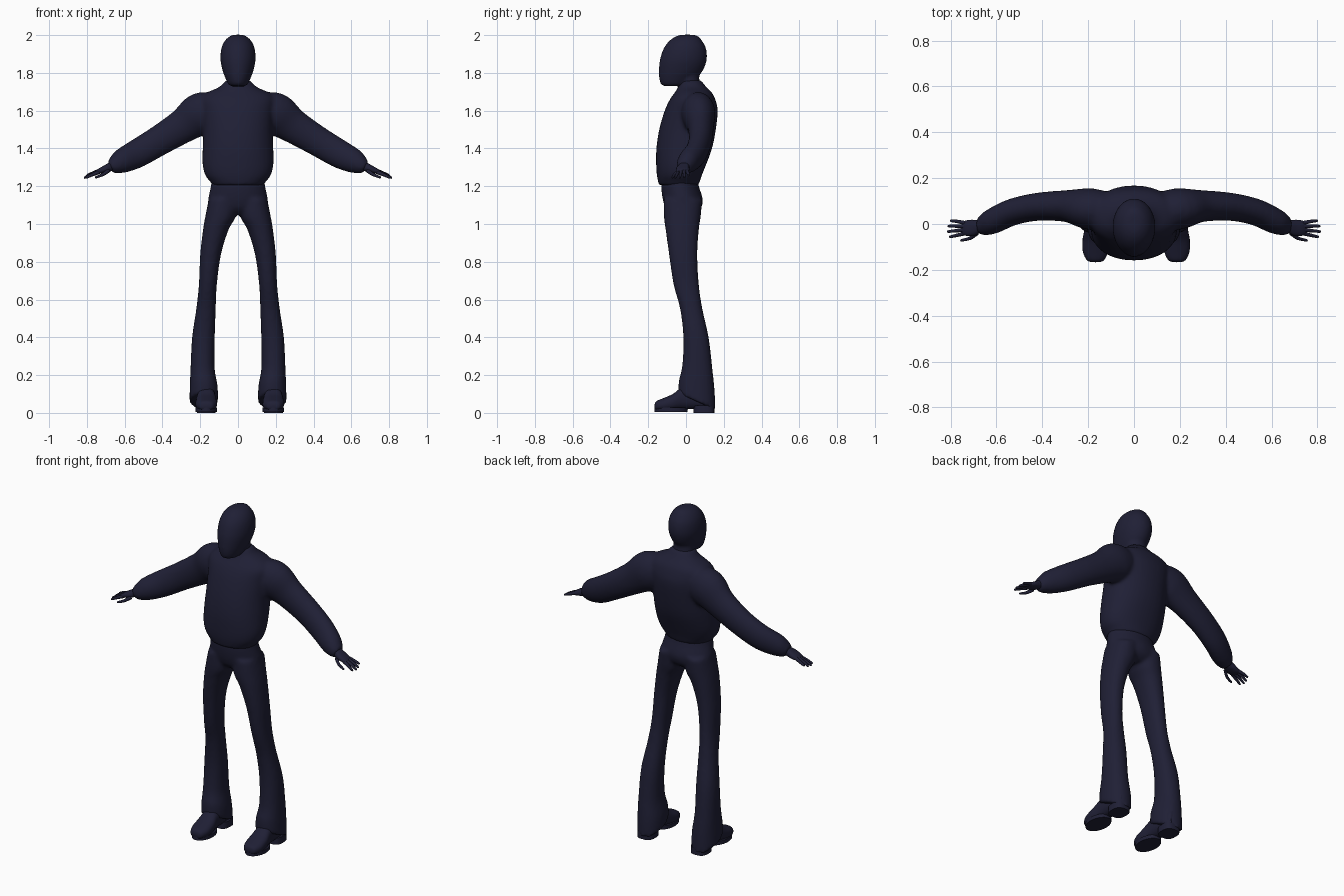
import bpy, bmesh, math
from mathutils import Vector as V

mat = bpy.data.materials.new("dark_navy")
mat.diffuse_color = (0.014, 0.014, 0.036, 1)


def spline(rows, steps):
    """Catmull-Rom through rows of numbers."""
    out = []
    for i in range(len(rows) - 1):
        a, b = rows[max(i - 1, 0)], rows[i]
        c, d = rows[i + 1], rows[min(i + 2, len(rows) - 1)]
        for k in range(steps):
            t = k / steps
            out.append([0.5 * (2 * q + (r - p) * t + (2 * p - 5 * q + 4 * r - s) * t * t
                               + (3 * q - p - 3 * r + s) * t ** 3)
                        for p, q, r, s in zip(a, b, c, d)])
    return out + [list(rows[-1])]


def loft(bm, rings, side=1, n=32, power=2.0):
    """Skin closed oval rings, each (centre, u axis, v axis)."""
    loops = []
    for c, u, v in rings:
        loop = []
        for k in range(n):
            a = 2 * math.pi * k / n
            ca, sa = math.cos(a), math.sin(a)
            p = c + u * math.copysign(abs(ca) ** (2 / power), ca) \
                  + v * math.copysign(abs(sa) ** (2 / power), sa)
            loop.append(bm.verts.new((p.x * side, p.y, p.z)))
        loops.append(loop)
    for a, b in zip(loops, loops[1:]):
        for k in range(n):
            bm.faces.new((a[k], a[(k + 1) % n], b[(k + 1) % n], b[k]))
    bm.faces.new(loops[0])
    bm.faces.new(loops[-1])


def upright(rows, steps=4):
    """Rows (z, x0, x1, front y, back y, tilt) to horizontal rings."""
    return [(V(((x0 + x1) / 2, (f + b) / 2, z)), V(((x1 - x0) / 2, 0, 0)),
             V((0, (b - f) / 2, t * (b - f) / 2)))
            for z, x0, x1, f, b, t in spline(rows, steps)]


def centred(rows):
    return upright([(z, -w, w, f, b, 0) for z, w, f, b in rows])


def limb(rows, steps=4):
    """Rows (x, y, z, radius across, radius in y) to rings along a path."""
    pts = spline(rows, steps)
    rings = []
    for i, p in enumerate(pts):
        a, b = pts[max(i - 1, 0)], pts[min(i + 1, len(pts) - 1)]
        d = (V(b[:3]) - V(a[:3])).normalized()
        across = d.cross(V((0, 1, 0))).normalized()
        rings.append((V(p[:3]), across * p[3], d.cross(across).normalized() * p[4]))
    return rings


def finish(name, bm, voxel=None, smooth=4):
    bmesh.ops.recalc_face_normals(bm, faces=bm.faces)
    me = bpy.data.meshes.new(name)
    bm.to_mesh(me)
    bm.free()
    ob = bpy.data.objects.new(name, me)
    bpy.context.collection.objects.link(ob)
    me.materials.append(mat)
    if voxel:
        m = ob.modifiers.new("blend", 'REMESH')
        m.mode = 'VOXEL'
        m.voxel_size = voxel
        m.use_smooth_shade = True
        m = ob.modifiers.new("soften", 'SMOOTH')
        m.factor, m.iterations = 0.5, smooth
    else:
        bpy.ops.object.select_all(action='DESELECT')
        ob.select_set(True)
        bpy.context.view_layer.objects.active = ob
        bpy.ops.object.shade_smooth_by_angle(angle=math.radians(50))
    return ob


# head and neck
bm = bmesh.new()
loft(bm, centred([(2.002, .02, -.025, .04), (1.993, .045, -.055, .065), (1.97, .07, -.088, .085),
                  (1.93, .088, -.118, .106), (1.87, .093, -.138, .11), (1.81, .081, -.144, .088),
                  (1.77, .066, -.142, .05), (1.742, .053, -.134, .02), (1.73, .04, -.118, 0)]))
loft(bm, centred([(1.84, .06, -.04, .085), (1.77, .06, -.035, .07), (1.68, .065, -.03, .09)]))
finish("head", bm, .009)

# sweater: body with both sleeves blended in
bm = bmesh.new()
loft(bm, centred([(1.205, .135, -.143, .066), (1.225, .148, -.148, .073), (1.255, .172, -.154, .083),
                  (1.31, .187, -.158, .105), (1.4, .187, -.157, .138), (1.5, .184, -.142, .158),
                  (1.6, .19, -.113, .168), (1.66, .195, -.085, .155), (1.695, .165, -.06, .138),
                  (1.725, .1, -.042, .108), (1.76, .066, -.03, .08)]), power=2.15)
for s in (1, -1):
    loft(bm, limb([(.1, .055, 1.60, .09, .08), (.195, .066, 1.583, .114, .09),
                   (.29, .078, 1.52, .092, .07), (.42, .075, 1.44, .08, .061),
                   (.53, .052, 1.375, .076, .058), (.61, .015, 1.335, .066, .056),
                   (.65, -.003, 1.313, .05, .048), (.677, -.008, 1.3, .033, .036)]), s)
finish("sweater", bm, .011, 5)

# trousers: hips and two flared legs
bm = bmesh.new()
loft(bm, centred([(1.26, .138, -.125, .055), (1.2, .144, -.131, .068), (1.13, .158, -.123, .089),
                  (1.08, .155, -.105, .078), (1.05, .12, -.07, .045)]))
for s in (1, -1):
    loft(bm, upright([(1.13, .005, .155, -.118, .086, 0), (1.04, .012, .173, -.117, .078, 0),
                      (.97, .05, .185, -.108, .068, 0), (.84, .09, .2, -.09, .06, 0),
                      (.68, .112, .207, -.066, .068, 0), (.55, .118, .221, -.031, .087, 0),
                      (.4, .123, .243, -.014, .12, 0), (.24, .124, .251, -.02, .14, -.1),
                      (.14, .108, .255, -.038, .152, -.3), (.06, .106, .257, -.04, .155, -.45)]),
         s, power=2.2)
finish("trousers", bm, .011, 3)

# shoes: upper, thin sole and heel block
for s, cx, label in ((1, .187, "left"), (-1, .168, "right")):
    bm = bmesh.new()
    upper = [(-.166, .018, .025, .045), (-.157, .038, .014, .062), (-.12, .055, .01, .078),
             (-.07, .056, .012, .1), (-.02, .048, .018, .135), (.05, .045, .02, .15),
             (.12, .043, .02, .14), (.146, .028, .028, .115)]
    loft(bm, [(V((cx, y, (b + t) / 2)), V((w, 0, 0)), V((0, 0, (t - b) / 2)))
              for y, w, b, t in spline(upper, 4)], s, 24, 2.4)
    loft(bm, [(V((cx, -.08, z)), V((.057, 0, 0)), V((0, .087, 0))) for z in (.006, .028)], s)
    loft(bm, [(V((cx, .095, z)), V((.05, 0, 0)), V((0, .055, 0))) for z in (0, .04)], s, 32, 2.8)
    finish(label + "_shoe", bm)

# hands: flat palm, four fingers and a thumb
fingers = [((.735, .004, 1.281), (.775, .012, 1.267), (.798, .014, 1.258)),
           ((.738, -.010, 1.281), (.782, -.009, 1.263), (.808, -.009, 1.248)),
           ((.738, -.025, 1.278), (.782, -.030, 1.260), (.811, -.033, 1.245)),
           ((.735, -.040, 1.275), (.775, -.050, 1.259), (.802, -.056, 1.246)),
           ((.685, -.040, 1.283), (.715, -.062, 1.262), (.752, -.071, 1.247))]
for s, label in ((1, "left"), (-1, "right")):
    bm = bmesh.new()
    loft(bm, limb([(.645, -.006, 1.315, .024, .027), (.675, -.01, 1.303, .023, .028),
                   (.7, -.016, 1.292, .02, .035), (.73, -.018, 1.281, .015, .034),
                   (.748, -.018, 1.275, .008, .028)]), s, 20, 2.4)
    for a, b, c in fingers:
        tip = V(c) + (V(c) - V(b)) * .1
        loft(bm, limb([(*a, .0105, .0095), (*b, .0085, .0075), (*c, .006, .0055),
                       (*tip, .002, .002)]), s, 10)
    finish(label + "_hand", bm)
